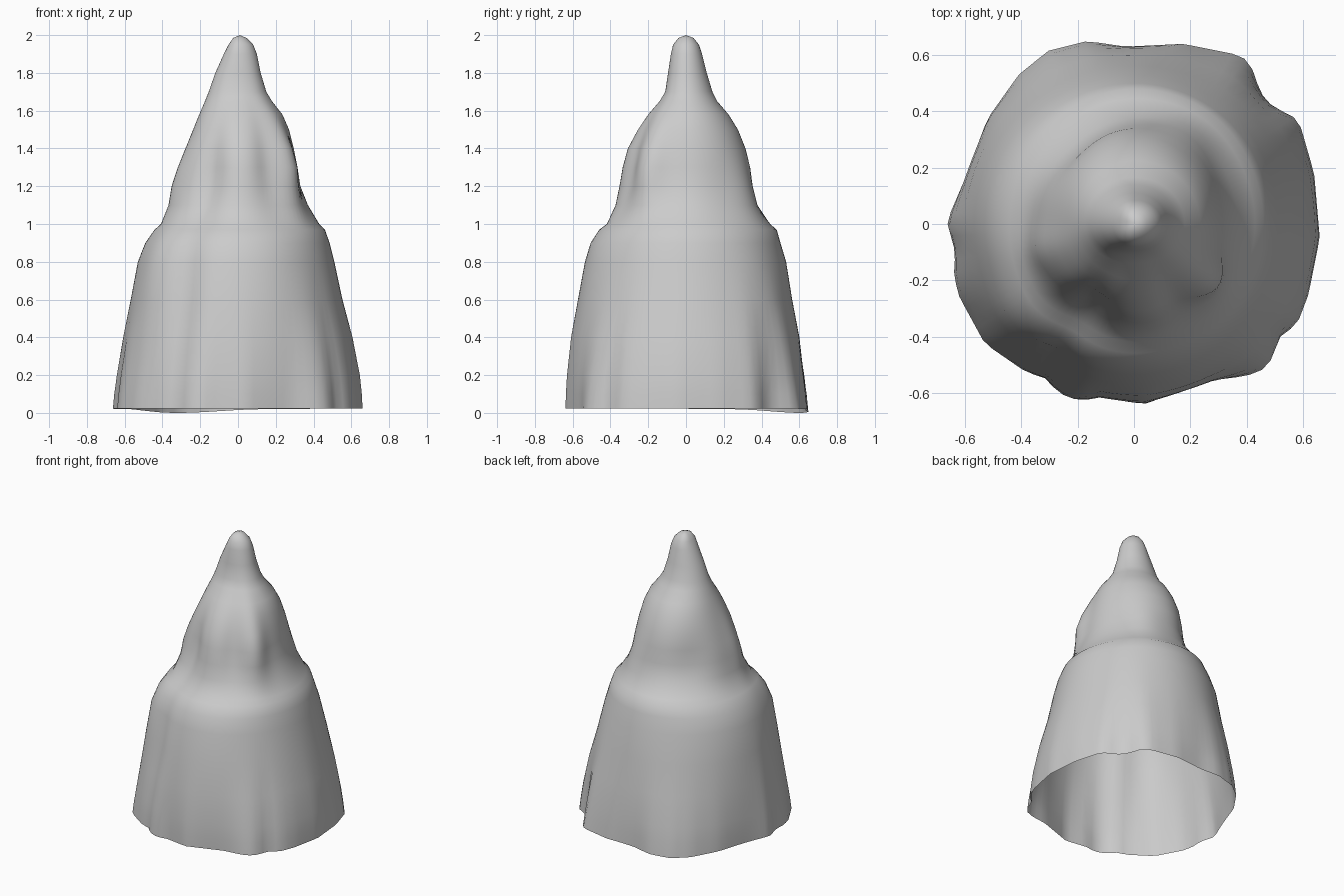
import bpy, bmesh
from math import sin, cos, pi, exp, atan2, hypot, radians

# Silhouette profile: height, then reach to -x, +x, -y, +y
PROFILE = [
    (0.02, .645, .655, .64, .635), (0.1, .625, .64, .63, .62),
    (0.2, .61, .625, .62, .61), (0.4, .59, .59, .60, .59),
    (0.6, .565, .55, .57, .56), (0.8, .53, .51, .535, .53),
    (0.9, .49, .485, .505, .50), (0.97, .44, .46, .46, .48),
    (1.0, .405, .43, .42, .445), (1.1, .36, .37, .375, .375),
    (1.2, .34, .33, .355, .35), (1.3, .31, .315, .338, .34),
    (1.4, .275, .295, .31, .315), (1.5, .237, .27, .255, .275),
    (1.58, .205, .235, .20, .225), (1.65, .175, .18, .14, .165),
    (1.7, .155, .15, .11, .14), (1.8, .12, .12, .095, .11),
    (1.9, .075, .10, .08, .085), (1.95, .05, .08, .068, .068),
    (1.985, .025, .045, .04, .04)]

# Wavy hem outline seen from above
HEM = [(.66, -.05), (.62, -.25), (.58, -.355), (.52, -.40), (.475, -.51),
       (.40, -.54), (.28, -.555), (.035, -.64), (-.13, -.615), (-.19, -.63),
       (-.27, -.60), (-.31, -.55), (-.385, -.525), (-.53, -.425), (-.62, -.26),
       (-.64, -.185), (-.635, -.1), (-.665, .01), (-.605, .15), (-.52, .375),
       (-.41, .53), (-.305, .615), (-.165, .65), (-.03, .63), (.175, .64),
       (.35, .605), (.41, .58), (.45, .465), (.49, .42), (.585, .37), (.64, .18)]

# Folds: angle, height, amount, angular width (degrees), height spread
FOLDS = [(-36, 1.3, .05, 14, .2), (-62, 1.3, -.02, 12, .2),
         (243, 1.25, -.05, 17, .22), (196, 1.2, .02, 14, .2),
         (130, 1.2, -.025, 25, .15), (60, 1.15, .03, 20, .12),
         (240, .55, -.03, 9, .4), (218, .75, .025, 14, .3),
         (45, .5, .02, 18, .3)]
SIDES = 96


def angle_gap(a, b):
    return (a - b + pi) % (2 * pi) - pi


def hem_radius(a):
    """Distance from the axis to the hem outline along angle a."""
    dx, dy = cos(a), sin(a)
    for (x0, y0), (x1, y1) in zip(HEM, HEM[1:] + HEM[:1]):
        c0, c1 = dx * y0 - dy * x0, dx * y1 - dy * x1
        if c0 >= 0 >= c1 and c0 != c1 and x0 * dx + y0 * dy > 0:
            t = c0 / (c0 - c1)
            return hypot(x0 + t * (x1 - x0), y0 + t * (y1 - y0))
    return .64


def radius(a, row):
    z, left, right, front, back = row
    rx = right if cos(a) > 0 else left
    ry = back if sin(a) > 0 else front
    r = rx * cos(a) ** 2 + ry * sin(a) ** 2
    for deg, h, amount, width, spread in FOLDS:
        g = angle_gap(a, radians(deg)) / radians(width)
        r += amount * exp(-g * g - ((z - h) / spread) ** 2)
    fade = max(0, 1 - (z - .02) / .65) ** 1.6
    return r + (hem_radius(a) - r) * fade


# Draped two-tier cone shell, open underneath
bm = bmesh.new()
rings = []
for row in PROFILE:
    ring = []
    for i in range(SIDES):
        a = 2 * pi * i / SIDES
        r = radius(a, row)
        z = row[0]
        if row is PROFILE[0]:
            z = .022 - .022 * exp(-(angle_gap(a, radians(118)) / .45) ** 2)
        ring.append(bm.verts.new((r * cos(a), r * sin(a), z)))
    rings.append(ring)
for lo, hi in zip(rings, rings[1:]):
    for i in range(SIDES):
        j = (i + 1) % SIDES
        bm.faces.new((lo[i], lo[j], hi[j], hi[i]))

# Rounded tip
tip = bm.verts.new((.01, 0, 2.0))
for i in range(SIDES):
    bm.faces.new((rings[-1][i], rings[-1][(i + 1) % SIDES], tip))

mesh = bpy.data.meshes.new("draped_cone")
bm.to_mesh(mesh)
bm.free()
for p in mesh.polygons:
    p.use_smooth = True
bpy.context.collection.objects.link(bpy.data.objects.new("draped_cone", mesh))
